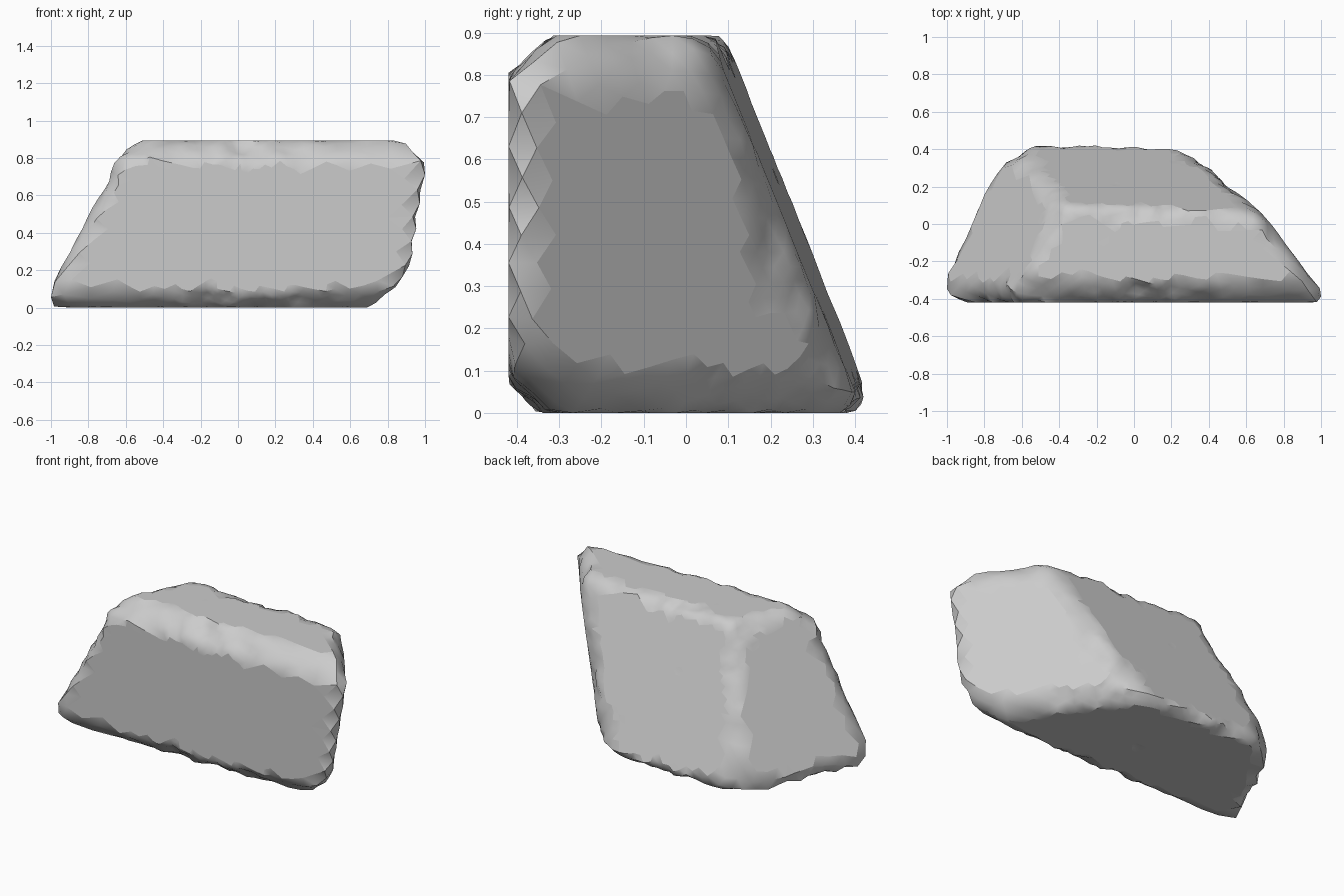
import bpy, bmesh, math
from mathutils import Vector, noise

cube = bpy.data.objects.get("Cube")
if cube:
    bpy.data.objects.remove(cube)

CENTRE = Vector((0, -0.08, 0.42))
ROUNDING = 28      # higher gives tighter edges
PROUD = 0.018      # how far the rough body pokes through the flat cuts


def plane(direction, point):
    """Outward unit normal and distance from the origin."""
    n = Vector(direction).normalized()
    return n, n.dot(Vector(point))


# Broken flat sides
sides = {
    "front": plane((0, -1, 0), (0, -0.42, 0)),
    "top": plane((0, 0, 1), (0, 0, 0.893)),
    "bottom": plane((0, 0, -1), (0, 0, 0)),
    "back": plane((0.04, 1, 0.39), (-0.5, 0.42, 0.07)),
    "slope": plane((-1, 0.48, 0.53), (-1, -0.3, 0.1)),
    "overhang": plane((1, 0.75, -0.17), (1, -0.37, 0.7)),
}

# Depth worn off the edge between each pair of sides
wear = {
    ("front", "top"): 0.072,
    ("front", "bottom"): 0.065,
    ("front", "slope"): 0.075,
    ("front", "overhang"): 0.035,
    ("top", "overhang"): 0.055,
    ("top", "slope"): 0.015,
    ("top", "back"): 0.015,
    ("back", "slope"): 0.02,
    ("back", "overhang"): 0.025,
    ("back", "bottom"): 0.04,
    ("bottom", "slope"): 0.05,
    ("bottom", "overhang"): 0.045,
}

# Rough body: proud sides, worn edges and two broken lower corners
body = [(n, d + PROUD) for n, d in sides.values()]
for (a, b), depth in wear.items():
    (n1, d1), (n2, d2) = sides[a], sides[b]
    both = n1 + n2
    body.append((both.normalized(), (d1 + d2) / both.length - depth))
body.append(plane((0.7, -0.2, -0.7), (0.88, -0.3, 0.11)))
body.append(plane((-0.43, 0.9, -0.1), (-0.58, 0.4, 0.05)))

# Blunt tips at both ends and the back
tips = [plane(n, n) for n in ((1, 0, 0), (-1, 0, 0))]
tips.append(plane((0, 1, 0), (0, 0.42, 0)))


def rough_point(d):
    """Point on the rounded, chipped body in direction d."""
    total = 0
    for n, dist in body:
        reach = n.dot(d) / (dist - n.dot(CENTRE))
        total += max(0, reach) ** ROUNDING
    p = CENTRE + d * total ** (-1 / ROUNDING)
    chips = 0.025 * noise.noise(p * 7) + 0.018 * noise.noise(p * 17)
    return p + d * chips


# Shape a fine ball into the body, flattened where it crosses each side
bm = bmesh.new()
bmesh.ops.create_icosphere(bm, subdivisions=5, radius=1)
for v in bm.verts:
    p = rough_point(v.co.normalized())
    for _ in range(3):
        for n, dist in list(sides.values()) + tips:
            p -= n * max(0, n.dot(p) - dist)
    v.co = p

# Merge the flat areas into clean faces
bmesh.ops.dissolve_limit(bm, angle_limit=math.radians(1),
                         verts=bm.verts[:], edges=bm.edges[:])
bm.normal_update()

# Smooth rim, crisp borders around the flat areas
for e in bm.edges:
    e.smooth = e.calc_face_angle(0) < math.radians(40)
for f in bm.faces:
    f.smooth = True
    if any(f.normal.dot(n) > 0.9998 for n, _ in sides.values()):
        f.smooth = False
        for e in f.edges:
            e.smooth = False

mesh = bpy.data.meshes.new("rock")
bm.to_mesh(mesh)
bm.free()
rock = bpy.data.objects.new("rock", mesh)
bpy.context.collection.objects.link(rock)

# Stone colour
stone = bpy.data.materials.new("grey stone")
stone.use_nodes = True
colour = (0.6, 0.6, 0.6, 1)
stone.diffuse_color = colour
stone.node_tree.nodes["Principled BSDF"].inputs["Base Color"].default_value = colour
mesh.materials.append(stone)
